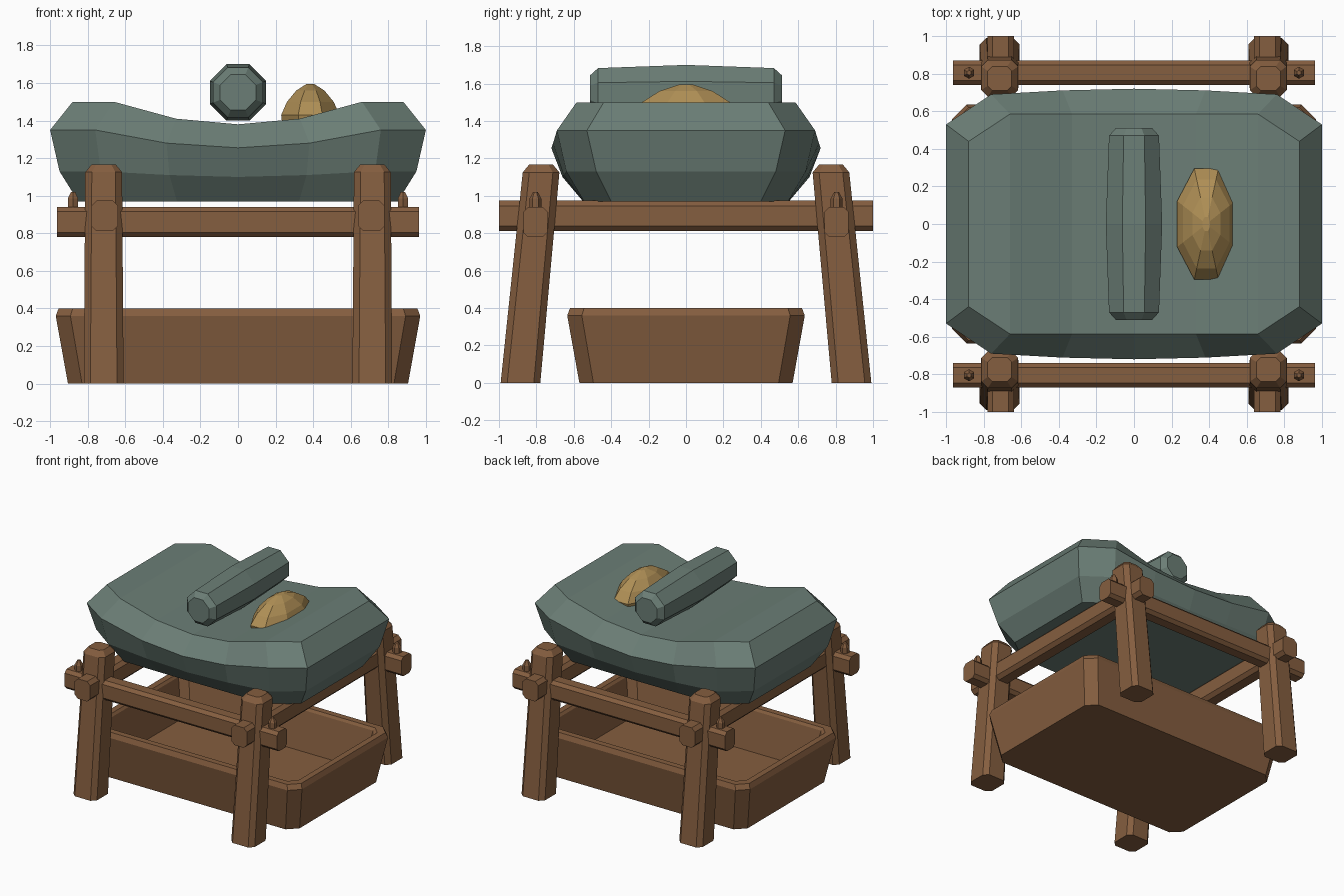
import bpy, bmesh, math

if "Cube" in bpy.data.objects:
    bpy.data.objects.remove(bpy.data.objects["Cube"])


def material(name, color):
    m = bpy.data.materials.new(name)
    m.diffuse_color = (*color, 1)
    m.use_nodes = True
    m.node_tree.nodes["Principled BSDF"].inputs["Base Color"].default_value = m.diffuse_color
    return m


STONE = material("grey green stone", (0.147, 0.208, 0.180))
WOOD = material("brown wood", (0.235, 0.112, 0.050))
GRAIN = material("golden dough", (0.430, 0.275, 0.092))


def loft(name, rings, mat, caps=None):
    """Skin a stack of equal rings; caps lists the index loops closing both ends."""
    bm = bmesh.new()
    vs = [[bm.verts.new(p) for p in r] for r in rings]
    n = len(rings[0])
    for a, b in zip(vs, vs[1:]):
        for i in range(n):
            j = (i + 1) % n
            bm.faces.new((a[i], a[j], b[j], b[i]))
    for ring in (vs[0], vs[-1]):
        for loop in caps or [range(n)]:
            bm.faces.new([ring[i] for i in loop])
    bmesh.ops.recalc_face_normals(bm, faces=bm.faces)
    me = bpy.data.meshes.new(name)
    bm.to_mesh(me)
    bm.free()
    me.materials.append(mat)
    ob = bpy.data.objects.new(name, me)
    bpy.context.collection.objects.link(ob)
    return ob


def chamfered(hx, hy, c):
    """Rectangle with cut corners, as eight points."""
    return [(-hx + c, -hy), (hx - c, -hy), (hx, -hy + c), (hx, hy - c),
            (hx - c, hy), (-hx + c, hy), (-hx, hy - c), (-hx, -hy + c)]


def polygon(n, rx, ry, turn=0.5):
    return [(rx * math.cos(2 * math.pi * (i + turn) / n),
             ry * math.sin(2 * math.pi * (i + turn) / n)) for i in range(n)]


# Grinding slab: rings with a dip along x
def slab_ring(X, c, xa, Y, z, dip_half, dip_mid, bulge):
    front = [(-xa, -Y, z), (-xa / 2, -Y - bulge * 0.7, z - dip_half),
             (0, -Y - bulge, z - dip_mid),
             (xa / 2, -Y - bulge * 0.7, z - dip_half), (xa, -Y, z)]
    back = [(x, -y, h) for x, y, h in reversed(front)]
    return front + [(X, -c, z), (X, c, z)] + back + [(-X, c, z), (-X, -c, z)]


slab_caps = [(i, i + 1, 10 - i, 11 - i) for i in range(4)] + [(4, 5, 6, 7), (11, 12, 13, 0)]
loft("grinding_slab", [
    slab_ring(0.85, 0.40, 0.65, 0.545, 0.97, 0, 0, 0.005),
    slab_ring(0.95, 0.48, 0.73, 0.64, 1.13, 0.02, 0.03, 0.02),
    slab_ring(1.00, 0.53, 0.76, 0.69, 1.35, 0.07, 0.095, 0.03),
    slab_ring(0.88, 0.44, 0.66, 0.585, 1.50, 0.09, 0.12, 0),
], STONE, slab_caps)

# Hand roller: octagonal, slightly fatter in the middle
k = 1 / math.cos(math.pi / 8)
loft("hand_roller", [
    [(x, y, 1.55 + z) for x, z in polygon(8, r * k, r * k)]
    for y, r in ((-0.512, 0.095), (-0.47, 0.133), (0, 0.15), (0.47, 0.133), (0.512, 0.095))
], STONE)

# Lump of dough on the slab
loft("dough_lump", [
    [(0.385 + x, y, z) for x, y in polygon(8, 0.168 * s, 0.32 * s)]
    for z, s in ((1.36, 0.95), (1.43, 1.0), (1.50, 0.80), (1.56, 0.48), (1.595, 0.13))
], GRAIN)

# Splayed legs
for sx, side in ((-1, "left"), (1, "right")):
    for sy, end in ((-1, "front"), (1, "back")):
        loft(f"{end}_{side}_leg", [
            [(sx * 0.715 + x, sy * cy + y, z) for x, y in chamfered(h, h, c)]
            for z, cy, h, c in ((0, 0.885, 0.106, 0.035), (1.125, 0.775, 0.098, 0.035),
                                (1.167, 0.775, 0.064, 0.024))
        ], WOOD)
        # Peg locking the rail end
        loft(f"{end}_{side}_peg", [
            [(sx * 0.878 + x, sy * 0.805 + y, z) for x, y in polygon(6, r, r)]
            for z, r in ((0.88, 0.032), (0.985, 0.032), (1.02, 0.013))
        ], WOOD)

# Long rails along x, through the legs
for sy, end in ((-1, "front"), (1, "back")):
    loft(f"{end}_rail", [[(x, sy * 0.805 + a, 0.86 + b) for a, b in chamfered(0.065, 0.08, 0.025)]
                         for x in (-0.963, 0.963)], WOOD)

# Cross rails along y, carrying the slab
for sx, side in ((-1, "left"), (1, "right")):
    loft(f"{side}_cross_rail", [[(sx * 0.71 + a, y, 0.893 + b) for a, b in chamfered(0.07, 0.082, 0.028)]
                                for y in (-1, 1)], WOOD)

# Open catch tray: outer wall, rim, inner wall, floor
loft("catch_tray", [
    [(x, y, z) for x, y in chamfered(X, Y, c)]
    for X, Y, c, z in ((0.905, 0.57, 0.075, 0), (0.97, 0.635, 0.078, 0.36), (0.955, 0.62, 0.075, 0.40),
                       (0.905, 0.57, 0.06, 0.40), (0.89, 0.555, 0.055, 0.38), (0.83, 0.50, 0.05, 0.07))
], WOOD)
